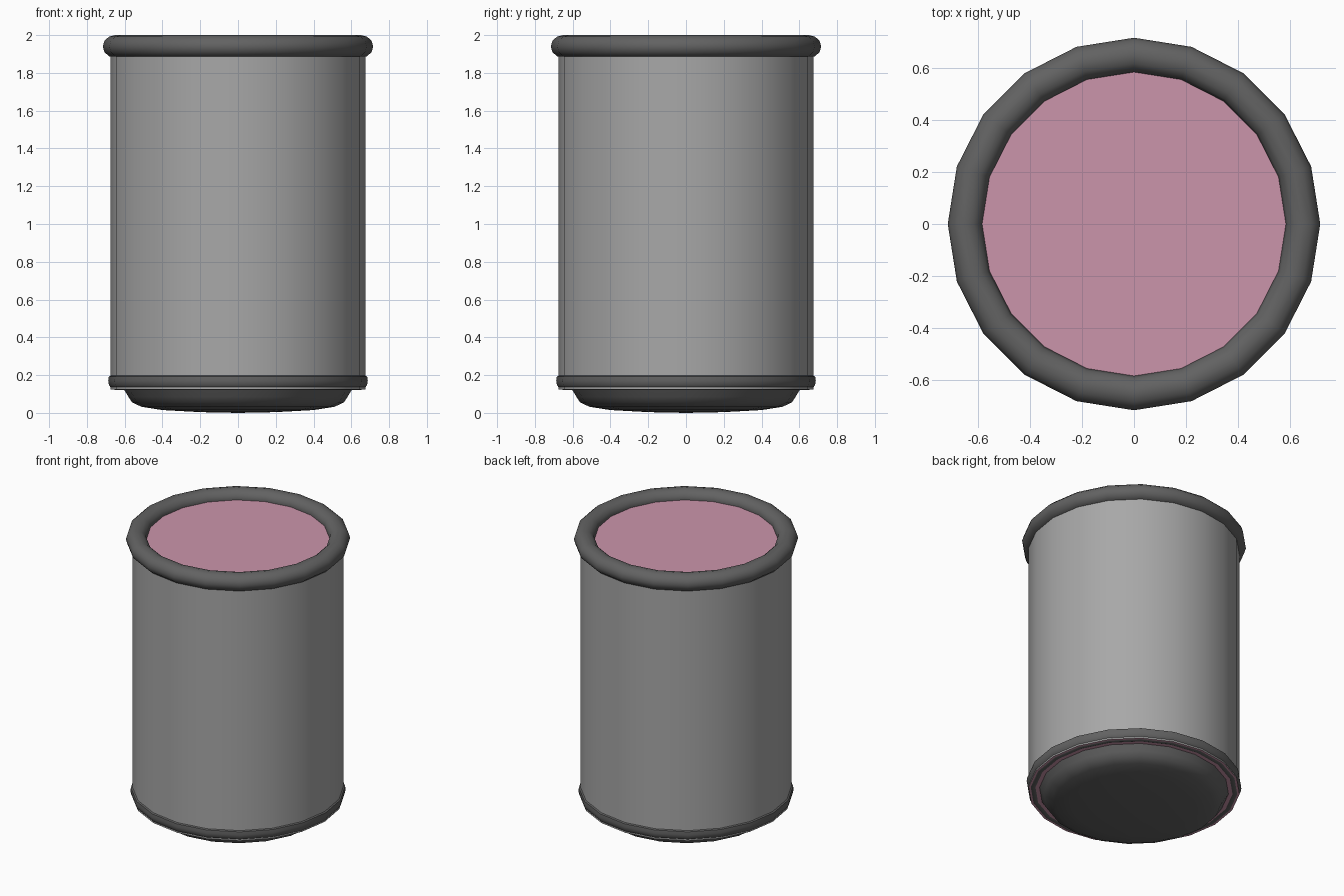
import bpy, bmesh, math

if "Cube" in bpy.data.objects:
    bpy.data.objects.remove(bpy.data.objects["Cube"])

SIDES = 20


def material(name, rgb):
    m = bpy.data.materials.new(name)
    m.diffuse_color = (*rgb, 1.0)
    m.use_nodes = True
    m.node_tree.nodes["Principled BSDF"].inputs["Base Color"].default_value = m.diffuse_color
    return m


grey = material("light grey", (0.39, 0.39, 0.39))
dark = material("dark grey", (0.122, 0.122, 0.122))
pink = material("pink", (0.60, 0.30, 0.41))


def lathe(name, profile, mats, closed=False):
    """Spin an (r, z) profile, listed from bottom to top on the outside, about z."""
    bm = bmesh.new()
    rings = []
    for r, z in profile:
        if r < 1e-5:
            rings.append([bm.verts.new((0, 0, z))] * SIDES)
        else:
            rings.append([bm.verts.new((r * math.cos(2 * math.pi * i / SIDES),
                                        r * math.sin(2 * math.pi * i / SIDES), z))
                          for i in range(SIDES)])
    n = len(rings)
    for k in range(n if closed else n - 1):
        a, b = rings[k], rings[(k + 1) % n]
        for i in range(SIDES):
            j = (i + 1) % SIDES
            bm.faces.new(list(dict.fromkeys((a[i], a[j], b[j], b[i]))))
    bmesh.ops.recalc_face_normals(bm, faces=bm.faces)
    me = bpy.data.meshes.new(name)
    bm.to_mesh(me)
    bm.free()
    ob = bpy.data.objects.new(name, me)
    bpy.context.collection.objects.link(ob)
    for m in mats:
        me.materials.append(m)
    bpy.ops.object.select_all(action='DESELECT')
    ob.select_set(True)
    bpy.context.view_layer.objects.active = ob
    bpy.ops.object.shade_smooth_by_angle(angle=math.radians(40))
    return ob


# Cylinder wall with pink end caps
body = lathe("can_body", [(0, 0.125), (0.675, 0.125), (0.675, 1.94), (0, 1.94)],
             [grey, pink])
for p in body.data.polygons:
    if abs(p.normal.z) > 0.9:
        p.material_index = 1

# Rolled ring around the top
lathe("top_rim", [(0.65 + 0.066 * math.cos(2 * math.pi * k / 12),
                   1.94 + 0.06 * math.sin(2 * math.pi * k / 12)) for k in range(12)],
      [dark], closed=True)

# Thin band around the bottom edge
lathe("bottom_rim", [(0.625, 0.127), (0.645, 0.12), (0.67, 0.128), (0.684, 0.15),
                     (0.687, 0.17), (0.684, 0.192), (0.67, 0.20), (0.64, 0.19)],
      [dark], closed=True)

# Shallow rounded base under the can
lathe("base", [(0, 0.0), (0.2, 0.004), (0.40, 0.015), (0.51, 0.032),
               (0.56, 0.055), (0.58, 0.085), (0.605, 0.126)], [dark])
